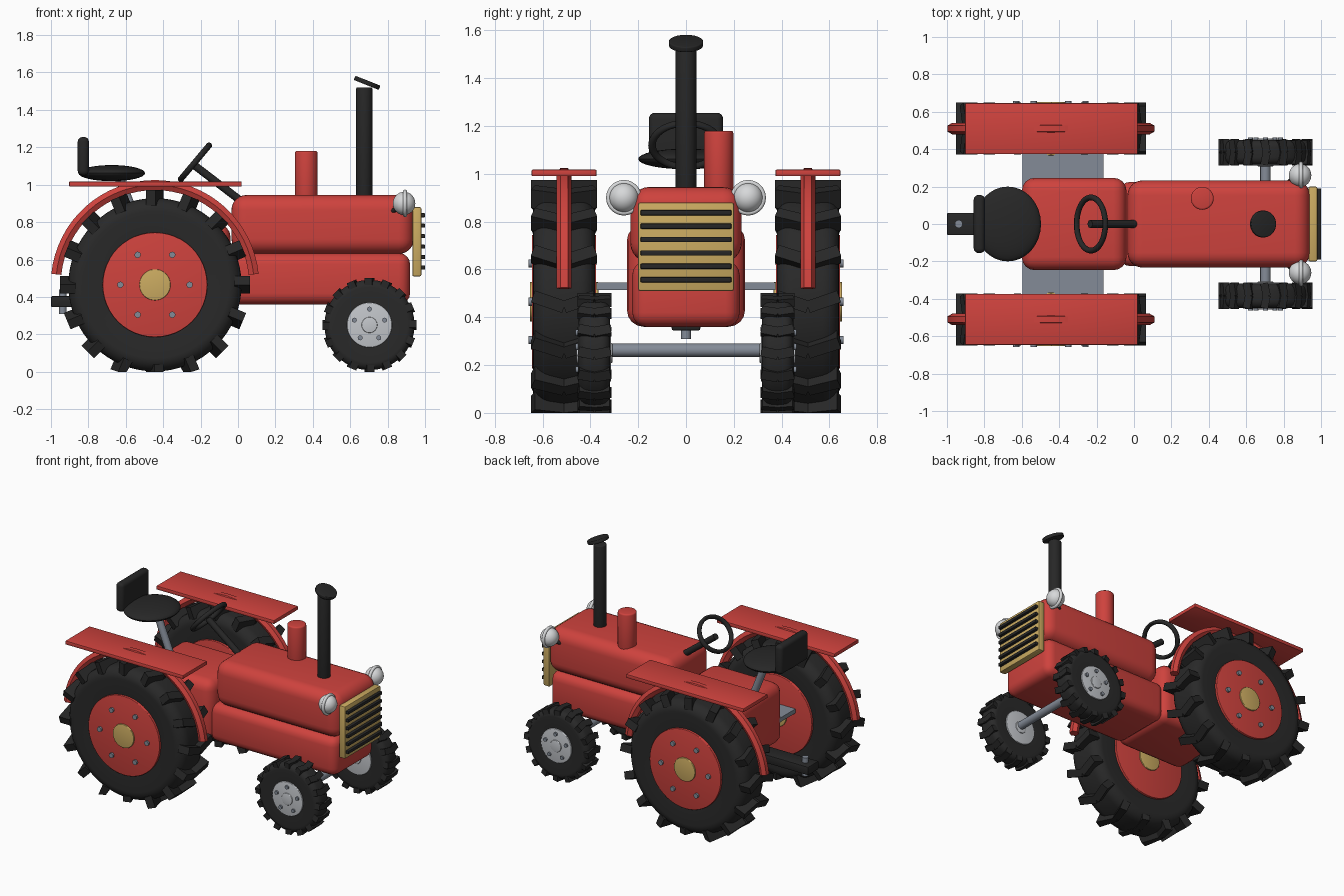
import bpy, bmesh, math
from mathutils import Matrix, Vector

if "Cube" in bpy.data.objects:
    bpy.data.objects.remove(bpy.data.objects["Cube"])

def material(name, rgb):
    m = bpy.data.materials.new(name)
    m.diffuse_color = (*rgb, 1)
    m.use_nodes = True
    m.node_tree.nodes["Principled BSDF"].inputs["Base Color"].default_value = m.diffuse_color
    return m

RED = material("red paint", (0.62, 0.055, 0.047))
BLACK = material("black", (0.02, 0.02, 0.02))
RUBBER = material("tyre rubber", (0.022, 0.022, 0.022))
GOLD = material("gold", (0.60, 0.41, 0.12))
STEEL = material("steel", (0.23, 0.26, 0.31))
SILVER = material("silver", (0.55, 0.57, 0.60))
LAMP = material("lamp", (0.68, 0.69, 0.70))
T, R = Matrix.Translation, Matrix.Rotation

def finish(name, bm, mat, angle=35):
    bmesh.ops.recalc_face_normals(bm, faces=bm.faces[:])
    me = bpy.data.meshes.new(name)
    bm.to_mesh(me)
    bm.free()
    ob = bpy.data.objects.new(name, me)
    bpy.context.collection.objects.link(ob)
    me.materials.append(mat)
    bpy.ops.object.select_all(action='DESELECT')
    ob.select_set(True)
    bpy.context.view_layer.objects.active = ob
    bpy.ops.object.shade_smooth_by_angle(angle=math.radians(angle))
    return ob

def box(name, lo, hi, mat, bevel=0.0, segs=4):
    lo, hi = Vector(lo), Vector(hi)
    bm = bmesh.new()
    bmesh.ops.create_cube(bm, size=1, matrix=T((lo + hi) / 2) @ Matrix.Diagonal((*(hi - lo), 1)))
    if bevel:
        bmesh.ops.bevel(bm, geom=bm.edges[:], offset=bevel, segments=segs, profile=0.5, affect='EDGES')
    return finish(name, bm, mat)

def rod(name, a, b, r, mat, bevel=0.0, n=32):
    a, b = Vector(a), Vector(b)
    d = b - a
    bm = bmesh.new()
    m = T((a + b) / 2) @ d.to_track_quat('Z', 'Y').to_matrix().to_4x4()
    bmesh.ops.create_cone(bm, cap_ends=True, segments=n, radius1=r, radius2=r, depth=d.length, matrix=m)
    if bevel:
        rims = [e for e in bm.edges if any(len(f.verts) > 4 for f in e.link_faces)]
        bmesh.ops.bevel(bm, geom=rims, offset=bevel, segments=3, profile=0.5, affect='EDGES')
    return finish(name, bm, mat)

def ball(name, c, s, mat):
    bm = bmesh.new()
    bmesh.ops.create_uvsphere(bm, u_segments=32, v_segments=16, radius=1, matrix=T(c) @ Matrix.Diagonal((*s, 1)))
    return finish(name, bm, mat)

def sweep(name, pts, m, mat, a0=0.0, a1=2 * math.pi, n=48):
    """Turn a closed (radius, axial) profile around the local y axis."""
    full = a1 - a0 > 6.28
    bm = bmesh.new()
    rings = []
    for i in range(n if full else n + 1):
        t = a0 + (a1 - a0) * i / n
        rings.append([bm.verts.new(m @ Vector((r * math.cos(t), y, r * math.sin(t)))) for r, y in pts])
    k = len(pts)
    for i in range(n):
        p, q = rings[i], rings[(i + 1) % len(rings)]
        for j in range(k):
            bm.faces.new((p[j], p[(j + 1) % k], q[(j + 1) % k], q[j]))
    if not full:
        bm.faces.new(rings[0])
        bm.faces.new(rings[-1])
    return finish(name, bm, mat)

def circle(r, tube, n=12):
    return [(r + tube * math.sin(2 * math.pi * i / n), tube * math.cos(2 * math.pi * i / n)) for i in range(n)]

def tyre(name, c, radius, half, inner, rnd, n_lugs, lug, tilt):
    # rounded tyre carcass
    prof = [(inner, -half * 0.9)]
    for side in (-1, 1):
        arc = [(radius - rnd + rnd * math.sin(a), side * (half - rnd + rnd * math.cos(a)))
               for a in [math.pi / 2 * i / 6 for i in range(7)]]
        prof += arc if side < 0 else arc[::-1]
    prof.append((inner, half * 0.9))
    sweep(name, prof, T(c), RUBBER, n=64)
    # chevron lugs, flattened where they meet the ground
    bm = bmesh.new()
    thick, r0, r1 = lug
    for i in range(n_lugs):
        for s in (-1, 1):
            m = (T(c) @ R(2 * math.pi * i / n_lugs, 4, 'Y') @ T((0, s * half / 2, (r0 + r1) / 2))
                 @ R(s * tilt, 4, 'Z') @ Matrix.Diagonal((thick, half * 1.06, r1 - r0, 1)))
            bmesh.ops.create_cube(bm, size=1, matrix=m)
    for v in bm.verts:
        v.co.z = max(v.co.z, 0)
    finish(name + "_lugs", bm, BLACK)

def bolts(name, c, y, ring, count, start, r, s):
    for i in range(count):
        a = start + 2 * math.pi * i / count
        p = Vector((c[0] + ring * math.cos(a), y, c[2] + ring * math.sin(a)))
        rod(f"{name}_{i + 1}", p - Vector((0, s * 0.02, 0)), p, r, STEEL, n=12)

# body
box("gearbox", (-0.60, -0.247, 0.36), (-0.04, 0.247, 0.79), RED, 0.07)
box("engine_block", (-0.08, -0.225, 0.36), (0.92, 0.225, 0.635), RED, 0.06)
box("hood", (-0.035, -0.233, 0.63), (0.94, 0.233, 0.945), RED, 0.08, 6)
box("footplate", (-0.596, -0.375, 0.515), (-0.163, 0.375, 0.545), STEEL)

# grille
box("grille", (0.932, -0.2, 0.51), (0.98, 0.2, 0.88), GOLD, 0.008, 2)
for i in range(6):
    z = 0.557 + i * 0.056
    box(f"grille_slat_{i + 1}", (0.97, -0.19, z - 0.011), (1.0, 0.19, z + 0.011), BLACK, 0.004, 2)

# stacks on the hood
rod("exhaust_pipe", (0.675, 0, 0.90), (0.675, 0, 1.52), 0.043, BLACK, 0.006)
d = Vector((math.sin(0.38), 0, math.cos(0.38))) * 0.012
rod("exhaust_flap", Vector((0.69, 0, 1.545)) - d, Vector((0.69, 0, 1.545)) + d, 0.072, BLACK, 0.005)
rod("air_intake", (0.365, 0.137, 0.90), (0.365, 0.137, 1.18), 0.061, RED, 0.01)

# steering
rod("steering_column", (-0.235, 0, 1.105), (0.02, 0, 0.91), 0.021, BLACK)
m = T((-0.23, 0, 1.12)) @ R(math.radians(-50), 4, 'Y') @ Matrix.Diagonal((0.84, 1, 1, 1)) @ R(math.pi / 2, 4, 'X')
sweep("steering_wheel", circle(0.142, 0.016), m, BLACK)

# seat
ball("seat", (-0.675, 0, 1.062), (0.178, 0.2, 0.043), BLACK)
box("seat_back", (-0.857, -0.155, 1.05), (-0.797, 0.155, 1.255), BLACK, 0.025)
rod("seat_post", (-0.64, 0, 1.05), (-0.52, 0, 0.75), 0.025, STEEL)

# hitch
box("hitch", (-1.0, -0.06, 0.345), (-0.55, 0.06, 0.405), BLACK, 0.008, 2)
rod("hitch_pin", (-0.937, 0, 0.31), (-0.937, 0, 0.44), 0.021, STEEL)

# front axle
rod("front_axle", (0.703, -0.35, 0.262), (0.703, 0.35, 0.262), 0.028, STEEL)

for s, side in ((-1, "right"), (1, "left")):
    # rear wheel
    c = (-0.444, s * 0.51, 0.465)
    tyre(side + "_rear_tyre", c, 0.463, 0.13, 0.26, 0.07, 16, (0.052, 0.425, 0.508), 0.33)
    for part, r, h, mat in (("rim", 0.28, 0.134, RED), ("hub", 0.083, 0.143, GOLD)):
        rod(f"{side}_rear_{part}", (c[0], c[1] - h, c[2]), (c[0], c[1] + h, c[2]), r, mat, 0.004, 48)
    bolts(side + "_rear_bolt", c, s * 0.658, 0.185, 6, 0, 0.017, s)
    # front wheel
    c = (0.703, s * 0.383, 0.25)
    tyre(side + "_front_tyre", c, 0.241, 0.066, 0.11, 0.04, 16, (0.042, 0.215, 0.252), 0.2)
    for part, r, h in (("rim", 0.12, 0.069), ("hub", 0.042, 0.075)):
        rod(f"{side}_front_{part}", (c[0], c[1] - h, c[2]), (c[0], c[1] + h, c[2]), r, SILVER, 0.004, 40)
    bolts(side + "_front_bolt", c, s * 0.463, 0.085, 5, math.pi / 2, 0.013, s)
    # fender: flat top plate and hexagonal hoop
    y = s * 0.51
    box(side + "_fender_plate", (-0.903, y - 0.136, 0.99), (0.02, y + 0.136, 1.017), RED, 0.005, 2)
    hexagon = [(0.53 + 0.031 * math.sin(i * math.pi / 3), 0.031 * math.cos(i * math.pi / 3)) for i in range(6)]
    sweep(side + "_fender_hoop", hexagon, T((-0.444, y, 0.468)), RED, 0.1, math.pi - 0.1, 32)
    # headlight with ring and bracket
    y = s * 0.26
    ball(side + "_headlight", (0.888, y, 0.90), (0.06, 0.062, 0.062), LAMP)
    sweep(side + "_headlight_ring", circle(0.063, 0.011), T((0.893, y, 0.90)) @ R(math.pi / 2, 4, 'Z'), LAMP)
    rod(side + "_headlight_bracket", (0.80, s * 0.20, 0.845), (0.875, y, 0.885), 0.014, BLACK, n=12)
